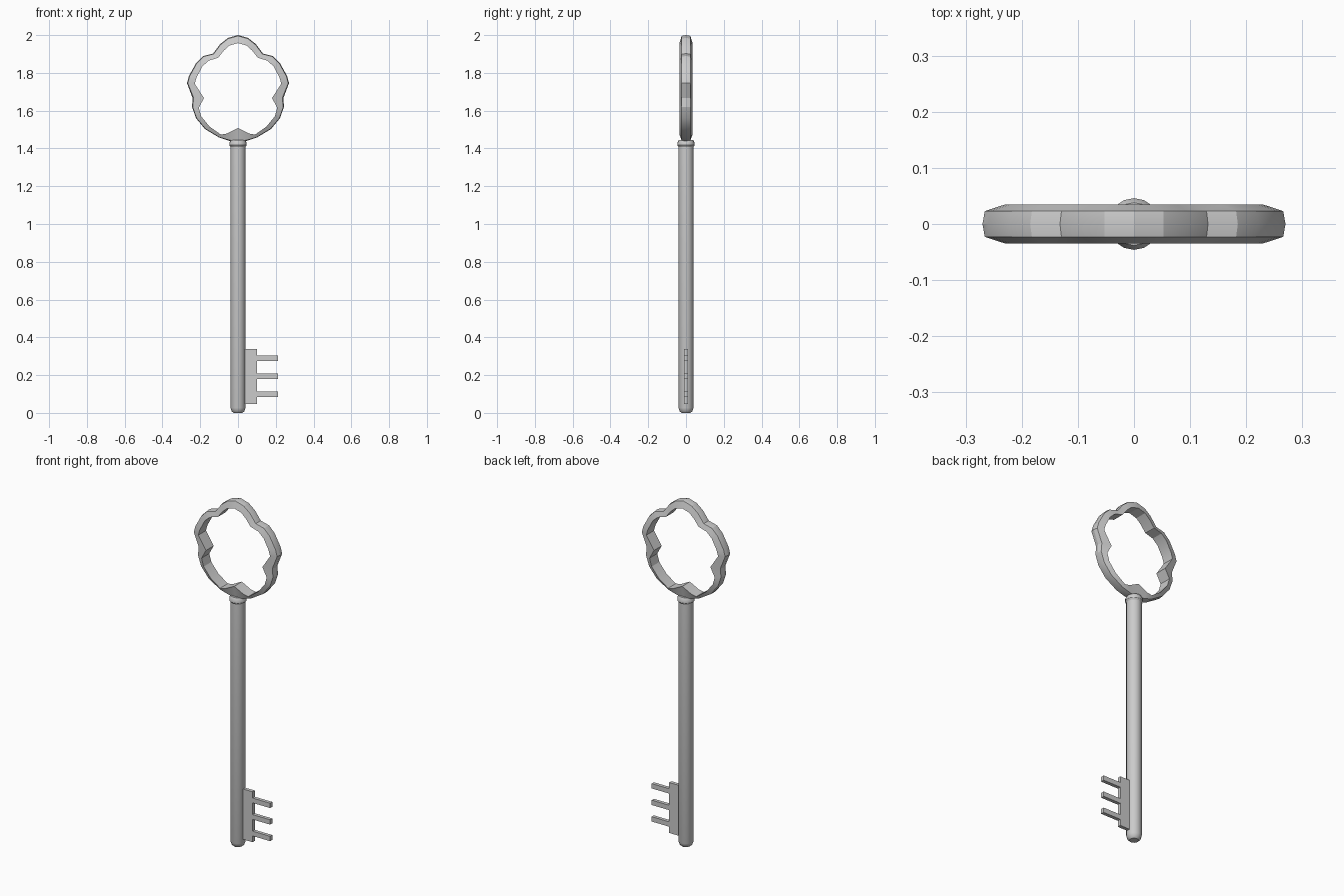
import bpy, bmesh, math

if "Cube" in bpy.data.objects:
    bpy.data.objects.remove(bpy.data.objects["Cube"])


def finish(name, bm):
    bmesh.ops.recalc_face_normals(bm, faces=bm.faces)
    mesh = bpy.data.meshes.new(name)
    bm.to_mesh(mesh)
    bm.free()
    obj = bpy.data.objects.new(name, mesh)
    bpy.context.collection.objects.link(obj)
    return obj


def skin(bm, loops, closed):
    """Bridge equal closed loops of verts with quads."""
    n, m = len(loops), len(loops[0])
    for i in range(n if closed else n - 1):
        a, b = loops[i], loops[(i + 1) % n]
        for j in range(m):
            k = (j + 1) % m
            bm.faces.new((a[j], a[k], b[k], b[j]))


def lathe(name, profile, sides=16):
    bm = bmesh.new()
    loops = []
    for r, z in profile:
        loops.append([bm.verts.new((r * math.cos(2 * math.pi * i / sides),
                                    r * math.sin(2 * math.pi * i / sides), z))
                      for i in range(sides)])
    skin(bm, loops, False)
    bm.faces.new(loops[0])
    bm.faces.new(loops[-1])
    obj = finish(name, bm)
    for p in obj.data.polygons:
        p.use_smooth = len(p.vertices) == 4
    obj.data.set_sharp_from_angle(angle=math.radians(30))
    return obj


def box(name, x0, x1, z0, z1, half):
    bm = bmesh.new()
    bmesh.ops.create_cube(bm, size=1)
    for v in bm.verts:
        v.co = ((x0 + x1) / 2 + v.co.x * (x1 - x0), v.co.y * 2 * half,
                (z0 + z1) / 2 + v.co.z * (z1 - z0))
    return finish(name, bm)


# Five-lobed bow: right half outlines from top to bottom, then mirrored
outer = [(0, 2.0), (.053, 1.985), (.095, 1.952), (.132, 1.902), (.185, 1.889),
         (.222, 1.852), (.26, 1.783), (.27, 1.746), (.241, 1.668), (.243, 1.619),
         (.222, 1.56), (.175, 1.503), (.10, 1.458), (.045, 1.44), (0, 1.432)]
inner = [(0, 1.958), (.045, 1.945), (.075, 1.918), (.105, 1.88), (.155, 1.865),
         (.188, 1.835), (.22, 1.775), (.229, 1.742), (.18, 1.667), (.208, 1.615),
         (.195, 1.57), (.15, 1.515), (.09, 1.473), (.058, 1.479), (0, 1.508)]
outer += [(-x, z) for x, z in outer[-2:0:-1]]
inner += [(-x, z) for x, z in inner[-2:0:-1]]
bm = bmesh.new()
loops = []
for (ox, oz), (ix, iz) in zip(outer, inner):
    # outer wall is slightly crowned, side faces slope out towards the opening
    mx, mz = ox + (ix - ox) * .1, oz + (iz - oz) * .1
    section = [(ox, 0, oz), (mx, .023, mz), (ix, .035, iz),
               (ix, -.035, iz), (mx, -.023, mz)]
    loops.append([bm.verts.new(p) for p in section])
skin(bm, loops, True)
bow = finish("bow", bm)
for p in bow.data.polygons:
    p.use_smooth = True
bow.data.set_sharp_from_angle(angle=math.radians(20))

# Shaft with rounded tip, and the collar under the bow
lathe("shaft", [(.024, 0), (.034, .009), (.04, .027), (.04, 1.42)])
lathe("collar", [(.04, 1.408), (.046, 1.417), (.046, 1.43), (.038, 1.445)])

# Bit plate with three teeth
box("bit_plate", .03, .10, .048, .339, .01)
for i in range(3):
    z = .098 + i * .0955
    box("tooth_%d" % (i + 1), .095, .212, z - .014, z + .014, .01)
